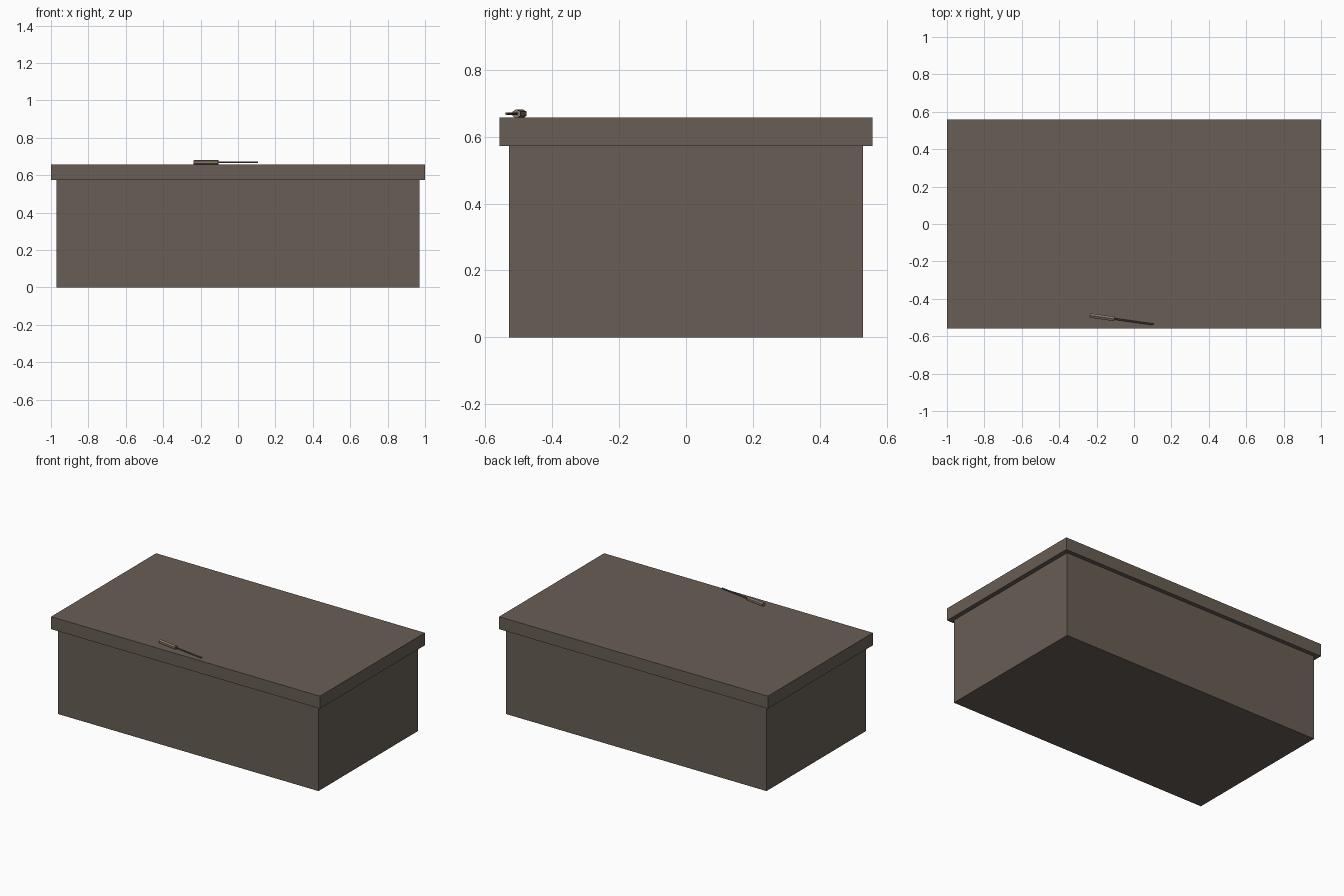
import bpy, math
from mathutils import Matrix, Vector

if "Cube" in bpy.data.objects:
    bpy.data.objects.remove(bpy.data.objects["Cube"])


def material(name, rgb):
    m = bpy.data.materials.new(name)
    m.diffuse_color = (*rgb, 1)
    m.use_nodes = True
    m.node_tree.nodes["Principled BSDF"].inputs["Base Color"].default_value = m.diffuse_color
    return m


def box(name, size, z0, mat):
    bpy.ops.mesh.primitive_cube_add(size=1, location=(0, 0, z0 + size[2] / 2))
    o = bpy.context.object
    o.name = name
    o.scale = size
    bpy.ops.object.transform_apply(location=False, rotation=False, scale=True)
    o.data.materials.append(mat)
    return o


TOP = 0.657
AXIS_START = Vector((-0.236, -0.489, TOP + 0.0117))
YAW = math.radians(-8.0)


def rod(name, sides, radius, start, end, mat):
    # prism lying along the tool axis, with flats facing up and down
    bpy.ops.mesh.primitive_cylinder_add(vertices=sides, radius=radius, depth=end - start)
    o = bpy.context.object
    o.name = name
    o.data.transform(Matrix.Rotation(math.pi / 2, 4, 'Y'))
    o.data.transform(Matrix.Translation(((start + end) / 2, 0, 0)))
    o.location = AXIS_START
    o.rotation_euler = (0, 0, YAW)
    o.data.materials.append(mat)
    return o


wood = material("dark_wood", (0.138, 0.112, 0.089))
handle_wood = material("handle_wood", (0.24, 0.19, 0.14))
metal = material("dark_metal", (0.12, 0.12, 0.12))

# chest body and overhanging lid
box("chest_body", (1.94, 1.06, 0.575), 0, wood)
box("chest_lid", (2.0, 1.116, TOP - 0.573), 0.573, wood)

# small tool resting on the lid: hexagonal handle and thin shaft
handle = rod("tool_handle", 6, 0.0135, 0, 0.132, handle_wood)
handle.data.transform(Matrix.Rotation(math.radians(30), 4, 'X'))
rod("tool_shaft", 6, 0.0045, 0.13, 0.345, metal)
